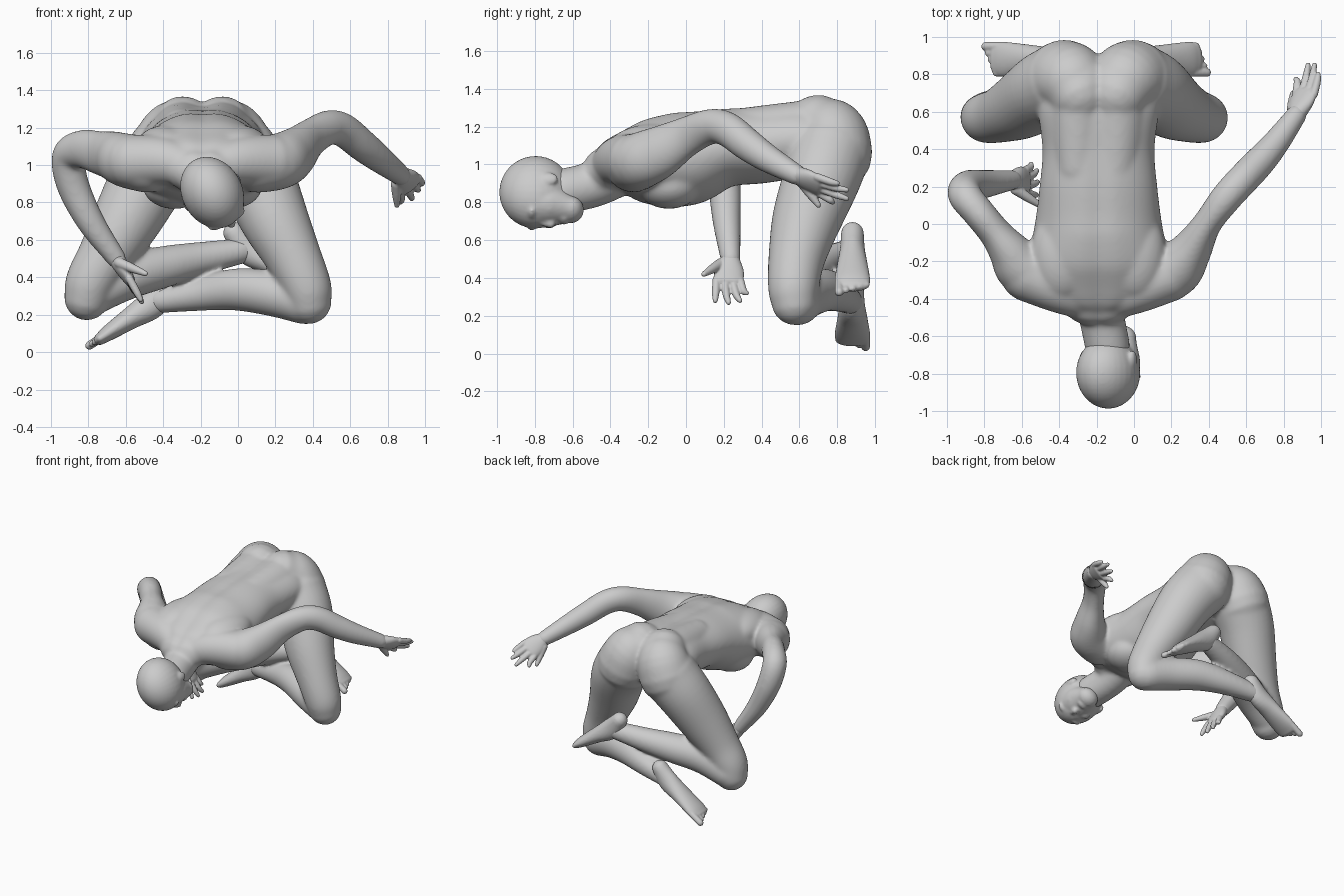
import bpy, bmesh, math
from mathutils import Vector, Matrix

if "Cube" in bpy.data.objects:
    bpy.data.objects.remove(bpy.data.objects["Cube"])

CX = -0.19  # torso mid line


def spline(pts, n=5):
    """Smooth interpolation of control points (x, y, z, width, height)."""
    P = [Vector(p if len(p) == 5 else (*p, p[3])) for p in pts]
    P = [P[0] * 2 - P[1]] + P + [P[-1] * 2 - P[-2]]
    out = []
    for i in range(1, len(P) - 2):
        a, b, c, d = P[i - 1:i + 3]
        for k in range(n):
            t = k / n
            out.append(0.5 * (2 * b + (c - a) * t + (2 * a - 5 * b + 4 * c - d) * t * t
                              + (3 * b - a - 3 * c + d) * t ** 3))
    return out + [P[-2]]


def tube(bm, pts, side=(0.3, 1, 0.2), groove=0.0, seg=28):
    """Round-ended tube with elliptical sections; width lies along side."""
    S = spline(pts)
    side = Vector(side)
    rings = []
    for i, p in enumerate(S):
        c = Vector(p[:3])
        t = (Vector(S[min(i + 1, len(S) - 1)][:3]) - Vector(S[max(i - 1, 0)][:3])).normalized()
        n = t.cross(side).normalized()
        s = n.cross(t)
        w, h = p[3], p[4]
        frames = [(0, 1)]
        if i in (0, len(S) - 1):
            frames = [(math.sin(a), math.cos(a)) for a in (0, 0.4, 0.8, 1.15, 1.45)]
            if i == 0:
                frames = [(-a, b) for a, b in frames][::-1]
        for off, k in frames:
            ring = []
            for j in range(seg):
                a = 2 * math.pi * j / seg
                q = c + t * off * min(w, h) + (s * w * math.cos(a) + n * h * math.sin(a)) * k
                q.z -= groove * math.exp(-((a - math.pi / 2) / 0.15) ** 2)
                ring.append(bm.verts.new(q))
            rings.append(ring)
    for r0, r1 in zip(rings, rings[1:]):
        for j in range(seg):
            bm.faces.new((r0[j], r0[(j + 1) % seg], r1[(j + 1) % seg], r1[j]))
    bm.faces.new(rings[0][::-1])
    bm.faces.new(rings[-1])


def ball(bm, c, r, axes=None):
    """Ellipsoid, optionally turned to three given axes."""
    M = Matrix(axes).transposed().to_4x4() if axes else Matrix.Identity(4)
    bmesh.ops.create_uvsphere(bm, u_segments=32, v_segments=20, radius=1,
                              matrix=Matrix.Translation(c) @ M @ Matrix.Diagonal((*r, 1)))


def finish(bm, name, voxel, smooth):
    """Fuse the overlapping pieces into one smooth skin."""
    bmesh.ops.recalc_face_normals(bm, faces=bm.faces)
    me = bpy.data.meshes.new(name)
    bm.to_mesh(me)
    bm.free()
    ob = bpy.data.objects.new(name, me)
    bpy.context.collection.objects.link(ob)
    m = ob.modifiers.new("fuse", 'REMESH')
    m.mode, m.voxel_size, m.use_smooth_shade = 'VOXEL', voxel, True
    m = ob.modifiers.new("soften", 'SMOOTH')
    m.factor, m.iterations = 0.5, smooth


# torso with spine groove
bm = bmesh.new()
rows = [(0.72, 1.11, .31, .17), (0.62, 1.13, .325, .195), (0.4, 1.105, .3, .205),
        (0.2, 1.09, .315, .212), (0.0, 1.035, .34, .253), (-0.2, 1.015, .375, .23),
        (-0.34, 1.0, .33, .168), (-0.42, .97, .2, .13)]
tube(bm, [(CX, y, z, w, h) for y, z, w, h in rows], (1, 0, 0), groove=0.015, seg=48)
for s in (-1, 1):
    # buttocks, lower back, chest and shoulder blades
    tube(bm, [(CX + s * .105, .7, 1.2, .17), (CX + s * .145, .765, 1.15, .198),
              (CX + s * .185, .775, 1.06, .212)])
    tube(bm, [(CX + s * .1, .74, 1.18, .17, .17), (CX + s * .105, .55, 1.16, .16, .17),
              (CX + s * .1, .3, 1.13, .14, .17)])
    ball(bm, (CX + s * .15, -.09, .89), (.17, .17, .125))
    ball(bm, (CX + s * .19, -.16, 1.09), (.17, .25, .125))
    # collar and shoulder muscle
    tube(bm, [(CX + s * .05, -.42, .98, .1), (CX + s * .2, -.35, 1.02, .13),
              (CX + s * .38, -.27, 1.02, .145)])

# thighs
tube(bm, [(.0, .76, 1.06, .215), (.1, .715, .92, .205), (.2, .635, .7, .182),
          (.3, .585, .5, .15), (.365, .568, .35, .135), (.38, .572, .272, .122)])
tube(bm, [(-.38, .76, 1.06, .215), (-.48, .715, .92, .205), (-.6, .635, .7, .182),
          (-.71, .585, .51, .15), (-.785, .568, .38, .136), (-.808, .572, .292, .123)])
# shins
tube(bm, [(.36, .59, .265, .118), (.2, .64, .31, .122), (.0, .73, .335, .114),
          (-.2, .81, .31, .09), (-.42, .87, .275, .068)])
tube(bm, [(-.79, .59, .31, .118), (-.6, .64, .4, .122), (-.4, .73, .455, .112),
          (-.2, .81, .5, .09), (.02, .87, .54, .068)])
# arms
tube(bm, [(.1, -.28, 1.0, .15), (.22, -.24, 1.02, .15), (.305, -.14, 1.065, .112, .14),
          (.39, .0, 1.145, .078, .108), (.485, .13, 1.2, .084, .094),
          (.565, .22, 1.185, .086, .092), (.665, .325, 1.105, .084, .087),
          (.76, .435, 1.03, .073, .075), (.87, .585, .945, .056)], (.85, -.5, 0))
tube(bm, [(-.48, -.28, 1.0, .15), (-.6, -.23, 1.025, .145), (-.67, -.14, 1.05, .112, .132),
          (-.74, -.05, 1.065, .088, .118), (-.83, .06, 1.085, .086, .104),
          (-.905, .155, 1.05, .09), (-.885, .2, .9, .088), (-.79, .215, .7, .075),
          (-.65, .235, .5, .054)], (.75, .65, 0))
# neck
tube(bm, [(CX, -.33, 1.0, .155), (-.175, -.48, .9, .125), (-.14, -.66, .855, .12)])
finish(bm, "body", .011, 20)


def foot(name, ax, az, d, drop):
    """Foot pointing along x in direction d, sole up, with five toes."""
    L, y = .4, .88
    bm = bmesh.new()
    at = lambda t, k=0: (ax + d * L * t, az - drop * t + k)
    prof = [(-.06, .04, .06, .06), (.12, .0, .066, .078), (.4, .0, .08, .06),
            (.7, .0, .094, .043), (.82, -.003, .09, .032)]
    tube(bm, [(at(t, k)[0], y, at(t, k)[1], w, h) for t, k, w, h in prof], (0, 1, 0))
    for i in range(5):
        yy = y + d * (-.07 + i * .036)
        r = .018 + .006 * (i == 0)
        a, b = at(.78), at(.96 - .035 * i)
        tube(bm, [(a[0], yy, a[1], r), (b[0], yy, b[1], r)], (0, 1, 0), seg=12)
    finish(bm, name, .007, 4)


foot("low_foot", -.41, .29, -1, .265)
foot("high_foot", .005, .58, 1, .265)

# head, face turned down and a little to +x
f = Vector((.48, 0, -.877))
l = Vector((.877, 0, .48))
u = Vector((0, -1, 0))
axes = (f, l, u)
C = Vector((-.138, -.795, .853))
on_face = lambda a, b, c: C + f * a + l * b + u * c
bm = bmesh.new()
ball(bm, C, (.2, .162, .192), axes)
tube(bm, [(*on_face(.08, .01, .02), .125, .11), (*on_face(.09, .012, -.09), .12, .105),
          (*on_face(.115, .02, -.185), .082, .07)], l)
tube(bm, [(*on_face(.175, 0, -.01), .018), (*on_face(.195, .01, -.08), .024)], l)  # nose
ball(bm, on_face(.165, .015, -.15), (.03, .045, .03), axes)  # lips
for s in (-1, 1):
    ball(bm, on_face(.16, s * .055, .02), (.03, .055, .025), axes)  # brow
    ball(bm, on_face(.14, s * .065, -.07), (.035, .045, .045), axes)  # cheek
    ball(bm, on_face(.0, s * .15, -.07), (.035, .018, .05), axes)  # ear
finish(bm, "head", .009, 7)


def hand(name, wrist, knuckles, side, half, tips, thumb):
    """Flat palm, four bent fingers spread along side, and a thumb."""
    W, K, side = Vector(wrist), Vector(knuckles), Vector(side).normalized()
    bm = bmesh.new()
    tube(bm, [(*W, .05, .045), (*W.lerp(K, .5), half * .95, .04), (*K, half, .03)], side)
    palm = (K - W).normalized()
    for i, tip in enumerate(tips):
        base = K + side * half * (-.8 + 1.6 * i / 3)
        tip = Vector(tip)
        mid = base.lerp(tip, .5) + palm * .02
        tube(bm, [(*base, .022), (*mid, .02), (*tip, .014)], side, seg=12)
    base = W.lerp(K, .25) + side * half * .6
    thumb = Vector(thumb)
    tube(bm, [(*base, .03), (*base.lerp(thumb, .55), .024), (*thumb, .015)], (.3, .5, .8), seg=12)
    finish(bm, name, .006, 3)


hand("right_side_hand", (.87, .585, .945), (.915, .7, .89), (-.7, .1, -.65), .08,
     [(.985, .8, .9), (.965, .85, .865), (.93, .85, .82), (.865, .775, .8)],
     (.85, .7, .785))
hand("left_side_hand", (-.65, .235, .5), (-.58, .225, .385), (0, -1, .1), .08,
     [(-.55, .32, .32), (-.52, .285, .28), (-.515, .225, .27), (-.52, .155, .28)],
     (-.495, .095, .42))
